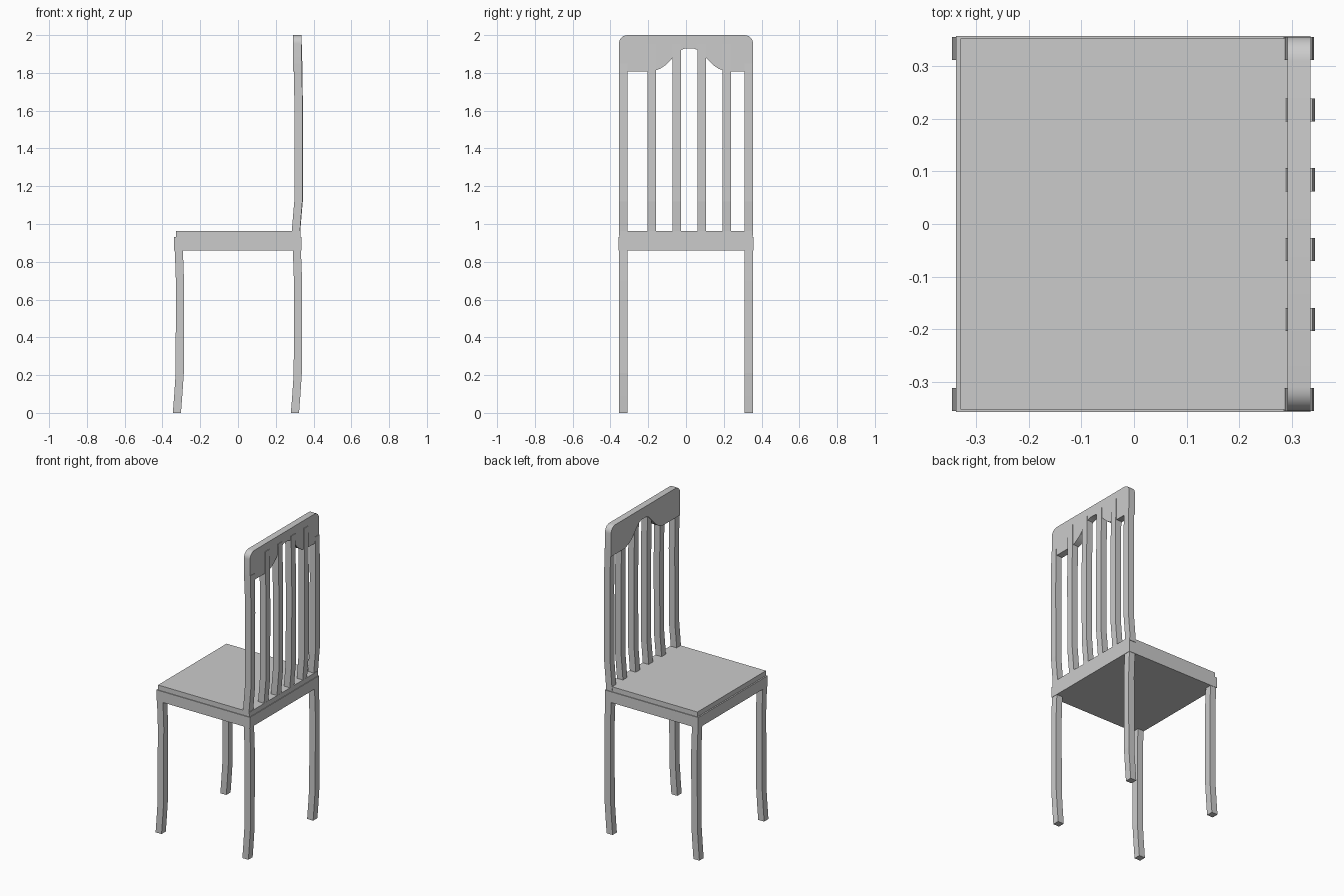
import bpy, bmesh, math

if "Cube" in bpy.data.objects:
    bpy.data.objects.remove(bpy.data.objects["Cube"])


def finish(name, bm):
    bmesh.ops.recalc_face_normals(bm, faces=bm.faces)
    me = bpy.data.meshes.new(name)
    bm.to_mesh(me)
    bm.free()
    ob = bpy.data.objects.new(name, me)
    bpy.context.collection.objects.link(ob)
    return ob


def box(name, x0, x1, y0, y1, z0, z1):
    bm = bmesh.new()
    bmesh.ops.create_cube(bm, size=1)
    for v in bm.verts:
        v.co = ((x0 + x1) / 2 + v.co.x * (x1 - x0),
                (y0 + y1) / 2 + v.co.y * (y1 - y0),
                (z0 + z1) / 2 + v.co.z * (z1 - z0))
    return finish(name, bm)


def bent_bar(name, path, dx, y, w=0.044, d=0.043):
    """Square bar following (left x, z) stations, offset by dx."""
    bm = bmesh.new()
    rings = [[bm.verts.new((x + dx + a * d, y + b * w, z))
              for a, b in ((0, -.5), (1, -.5), (1, .5), (0, .5))] for x, z in path]
    for r, s in zip(rings, rings[1:]):
        for i in range(4):
            j = (i + 1) % 4
            bm.faces.new((r[i], r[j], s[j], s[i]))
    bm.faces.new(rings[0])
    bm.faces.new(rings[-1])
    return finish(name, bm)


# Seat frame and the slightly smaller seat board
box("seat_frame", -0.338, 0.335, -0.357, 0.357, 0.86, 0.93)
box("seat_board", -0.329, 0.331, -0.352, 0.352, 0.93, 0.962)

# Legs with a gentle curve
leg_path = [(-0.345, 0), (-0.338, 0.09), (-0.33, 0.21), (-0.329, 0.70),
            (-0.332, 0.79), (-0.336, 0.88)]
for side, y in (("right", -0.333), ("left", 0.333)):
    bent_bar("front_leg_" + side, leg_path, 0, y)
    bent_bar("back_leg_" + side, leg_path, 0.625, y)

# Back posts and slats
back_path = [(0.284, 0.94), (0.287, 0.99), (0.298, 1.12), (0.299, 1.60),
             (0.296, 1.80), (0.294, 1.95)]
for side, y in (("right", -0.333), ("left", 0.333)):
    bent_bar("back_post_" + side, back_path[:-1] + [(0.295, 1.85)], 0, y)
for i in range(4):
    bent_bar(f"back_slat_{i + 1}", back_path, 0.002, -0.181 + 0.1325 * i)

# Crest rail: rounded top corners, arched lower edge
half = [(0.048, 1.92), (0.07, 1.90), (0.095, 1.873), (0.125, 1.842),
        (0.155, 1.822), (0.18, 1.813), (0.19, 1.808)]
c = 0.018
outline = [(-0.355, 1.808)] + [(c - y, z) for y, z in reversed(half)]
outline += [(c - 0.02, 1.93), (c + 0.02, 1.93)]
outline += [(c + y, z) for y, z in half] + [(0.355, 1.808)]
R = 0.045
for cy, start in ((0.355 - R, 0), (-0.355 + R, 90)):
    for k in range(7):
        a = math.radians(start + 15 * k)
        outline.append((cy + R * math.cos(a), 2 - R + R * math.sin(a)))
bm = bmesh.new()
face = bm.faces.new([bm.verts.new((0.291, y, z)) for y, z in outline])
ext = bmesh.ops.extrude_face_region(bm, geom=[face], use_keep_orig=True)
for v in ext["geom"]:
    if isinstance(v, bmesh.types.BMVert):
        v.co.x = 0.335
rail = finish("crest_rail", bm)
bpy.context.view_layer.objects.active = rail
rail.select_set(True)
bpy.ops.object.shade_smooth_by_angle(angle=math.radians(30))
